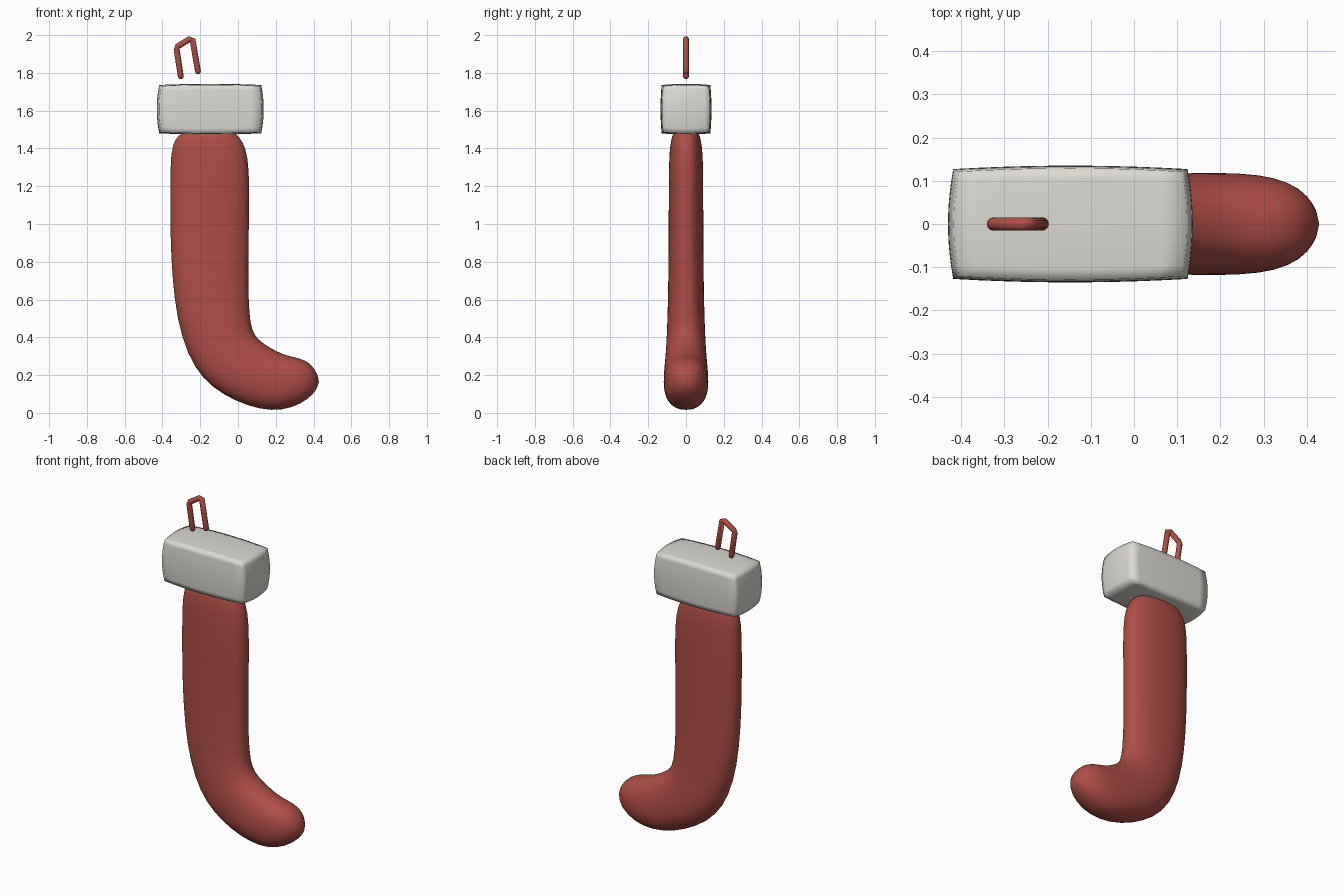
import bpy, bmesh, math
from mathutils import Vector

if "Cube" in bpy.data.objects:
    bpy.data.objects.remove(bpy.data.objects["Cube"])


def material(name, color):
    m = bpy.data.materials.new(name)
    m.diffuse_color = (*color, 1)
    m.use_nodes = True
    m.node_tree.nodes["Principled BSDF"].inputs["Base Color"].default_value = m.diffuse_color
    return m


def finish(bm, name, mat):
    bmesh.ops.recalc_face_normals(bm, faces=bm.faces)
    me = bpy.data.meshes.new(name)
    bm.to_mesh(me)
    bm.free()
    ob = bpy.data.objects.new(name, me)
    bpy.context.collection.objects.link(ob)
    me.materials.append(mat)
    for p in me.polygons:
        p.use_smooth = True
    return ob


red = material("red_fabric", (0.42, 0.075, 0.06))
white = material("cuff_fleece", (0.72, 0.70, 0.65))

# Stocking: heel-side x z, shin-side x z, half thickness
sections = [
    (-0.25, 1.51, -0.06, 1.51, 0.045),
    (-0.30, 1.48, -0.01, 1.48, 0.068),
    (-0.335, 1.45, 0.025, 1.44, 0.08),
    (-0.358, 1.38, 0.055, 1.36, 0.09),
    (-0.36, 1.20, 0.062, 1.20, 0.092),
    (-0.36, 0.95, 0.058, 0.95, 0.092),
    (-0.35, 0.72, 0.055, 0.70, 0.094),
    (-0.325, 0.50, 0.06, 0.52, 0.098),
    (-0.27, 0.31, 0.075, 0.43, 0.104),
    (-0.19, 0.18, 0.11, 0.385, 0.110),
    (-0.08, 0.095, 0.17, 0.345, 0.116),
    (0.05, 0.035, 0.24, 0.308, 0.119),
    (0.18, 0.008, 0.305, 0.295, 0.119),
    (0.285, 0.025, 0.355, 0.28, 0.110),
    (0.37, 0.07, 0.395, 0.25, 0.085),
    (0.415, 0.12, 0.42, 0.205, 0.045),
]
N = 28
bm = bmesh.new()
rings = []
for ax, az, bx, bz, h in sections:
    a, b = Vector((ax, 0, az)), Vector((bx, 0, bz))
    mid, half = (a + b) / 2, (b - a) / 2
    ring = []
    for i in range(N):
        t = math.tau * i / N
        c, s = math.cos(t), math.sin(t)
        u = math.copysign(abs(c) ** 0.88, c)
        v = math.copysign(abs(s) ** 0.88, s)
        ring.append(bm.verts.new(mid + half * u + Vector((0, h * v, 0))))
    rings.append(ring)
for r, q in zip(rings, rings[1:]):
    for i in range(N):
        j = (i + 1) % N
        bm.faces.new((r[i], r[j], q[j], q[i]))
for ring, tip in ((rings[0], (-0.155, 0, 1.52)), (rings[-1], (0.43, 0, 0.165))):
    v = bm.verts.new(tip)
    for i in range(N):
        bm.faces.new((ring[i], ring[(i + 1) % N], v))
stocking = finish(bm, "stocking", red)
sub = stocking.modifiers.new("smooth", "SUBSURF")
sub.levels = sub.render_levels = 1

# Cuff: box whose faces puff outwards
bm = bmesh.new()
bmesh.ops.create_cube(bm, size=2)
bmesh.ops.subdivide_edges(bm, edges=bm.edges[:], cuts=9, use_grid_fill=True)
for v in bm.verts:
    x, y, z = v.co
    px, py, pz = 1 - x * x, 1 - y * y, 1 - z * z
    v.co = (-0.147 + x * (0.258 + 0.012 * py + 0.013 * pz),
            y * (0.121 + 0.008 * px + 0.006 * pz),
            1.608 + z * (0.122 + 0.006 * px + 0.006 * py))
finish(bm, "cuff", white)

# Hanging loop: bent cord with rounded ends
cord = [(-0.303, 1.782), (-0.325, 1.925), (-0.320, 1.940), (-0.255, 1.980),
        (-0.241, 1.977), (-0.212, 1.808)]
pts = [Vector((x, 0, z)) for x, z in cord]
d0, d1 = (pts[0] - pts[1]).normalized(), (pts[-1] - pts[-2]).normalized()
path = ([(pts[0] + d0 * 0.015, 0.004), (pts[0] + d0 * 0.010, 0.012)]
        + [(p, 0.0155) for p in pts]
        + [(pts[-1] + d1 * 0.010, 0.012), (pts[-1] + d1 * 0.015, 0.004)])
bm = bmesh.new()
prev = None
for k, (p, r) in enumerate(path):
    a, b = path[max(k - 1, 0)][0], path[min(k + 1, len(path) - 1)][0]
    t = (b - a).normalized()
    side = t.cross(Vector((0, 1, 0)))
    ring = [bm.verts.new(p + r * (side * math.cos(math.tau * i / 12)
                                  + Vector((0, math.sin(math.tau * i / 12), 0))))
            for i in range(12)]
    if prev:
        for i in range(12):
            j = (i + 1) % 12
            bm.faces.new((prev[i], prev[j], ring[j], ring[i]))
    if k in (0, len(path) - 1):
        bm.faces.new(ring)
    prev = ring
finish(bm, "hanging_loop", red)
